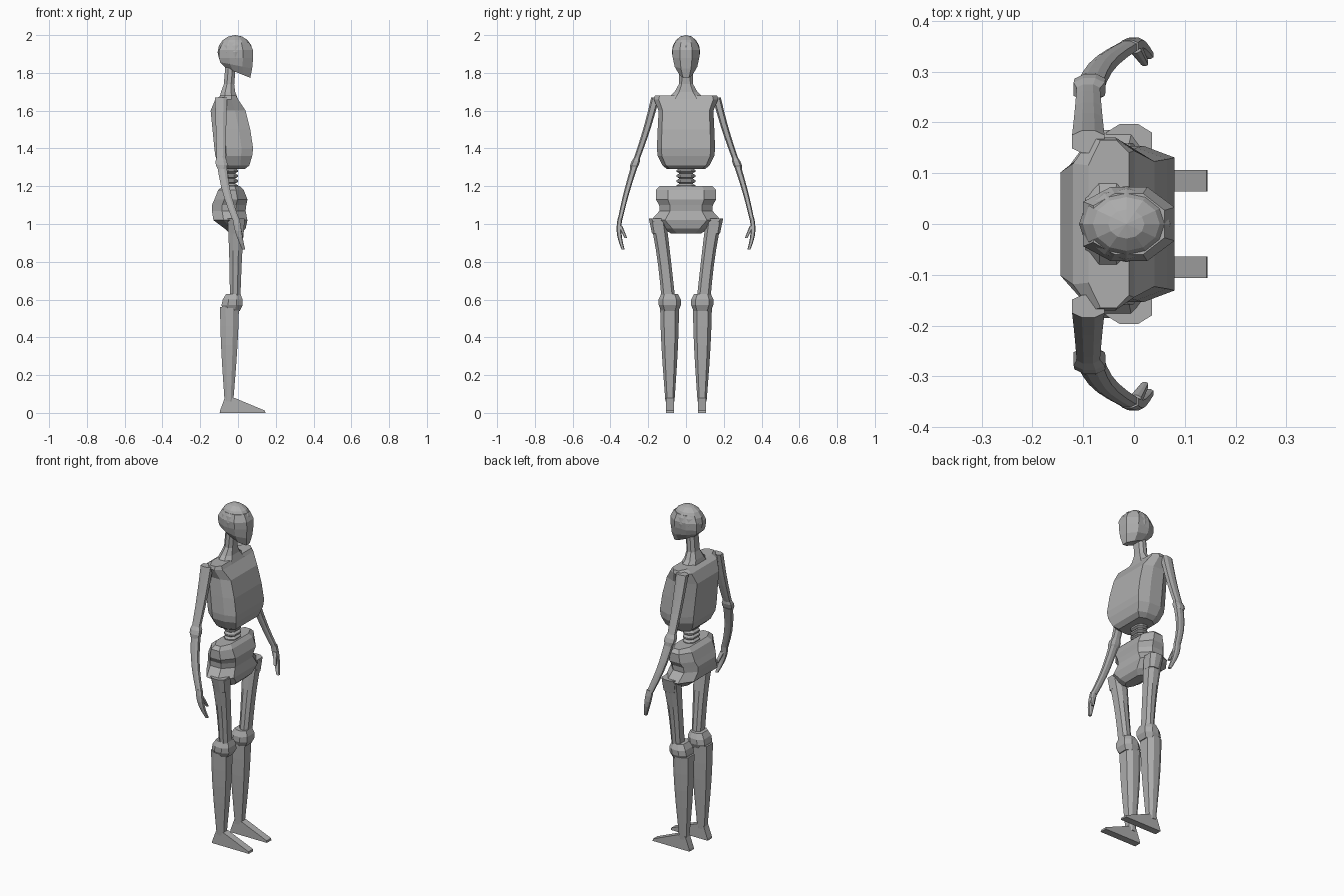
import bpy, bmesh
from math import sin, pi
from mathutils import Matrix, Vector

cube = bpy.data.objects.get("Cube")
if cube:
    bpy.data.objects.remove(cube, do_unlink=True)

GREY = (.42, .42, .42, 1)
material = bpy.data.materials.new("plain grey")
material.use_nodes = True
material.diffuse_color = GREY
material.node_tree.nodes["Principled BSDF"].inputs["Base Color"].default_value = GREY


def finish(name, bm):
    """Turn a bmesh into a flat-shaded object."""
    bmesh.ops.recalc_face_normals(bm, faces=bm.faces)
    mesh = bpy.data.meshes.new(name)
    bm.to_mesh(mesh)
    bm.free()
    mesh.materials.append(material)
    bpy.context.collection.objects.link(bpy.data.objects.new(name, mesh))


def loft(name, rings):
    """Skin equal-length point rings and cap both ends."""
    bm = bmesh.new()
    loops = [[bm.verts.new(point) for point in ring] for ring in rings]
    for lower, upper in zip(loops, loops[1:]):
        for i in range(len(lower)):
            bm.faces.new((lower[i - 1], lower[i], upper[i], upper[i - 1]))
    bm.faces.new(loops[0])
    bm.faces.new(loops[-1])
    finish(name, bm)


def octagon(centre, depth, width, front_edge=.6, back_edge=.6, slope=0):
    """Flat eight-sided ring; depth and width are half sizes."""
    half = [(1, front_edge), (.4, 1), (-.4, 1), (-1, back_edge)]
    outline = half + [(u, -v) for u, v in reversed(half)]
    return [centre + Vector((u * depth, v * width, slope * u * depth)) for u, v in outline]


def body(name, rows, **shape):
    """Central part; each row gives height, back, front and half width."""
    loft(name, [octagon(Vector(((back + front) / 2, 0, height)),
                        (front - back) / 2, width, **shape)
                for height, back, front, width in rows])


def bone(name, top, bottom, top_size, bottom_size, bow=(0, 0, 0), swell=0, steps=5):
    """Mirrored pair of tapered limbs that may bow sideways and swell midway."""
    for sign, side in ((1, "left"), (-1, "right")):
        rings = []
        for step in range(steps + 1):
            t = step / steps
            bulge = sin(pi * t)
            centre = Vector(top).lerp(Vector(bottom), t) + Vector(bow) * bulge
            centre.y *= sign
            size = Vector(top_size).lerp(Vector(bottom_size), t) * (1 + swell * bulge)
            rings.append(octagon(centre, size.x, size.y))
        loft(f"{side}_{name}", rings)


# Rounded cranium
skull = bmesh.new()
bmesh.ops.create_uvsphere(
    skull, u_segments=12, v_segments=8, radius=1,
    matrix=Matrix.Translation((-.015, 0, 1.91)) @ Matrix.Diagonal((.093, .075, .09, 1)))
finish("cranium", skull)

# Face and jaw, with the jaw line sloping down to the chin
loft("jaw", [octagon(Vector((x, 0, height)), depth, width, front_edge=.45, slope=slope)
             for x, height, depth, width, slope in (
                 (0, 1.8, .065, .035, -.4), (-.01, 1.84, .085, .06, -.2),
                 (-.01, 1.88, .09, .07, 0), (-.01, 1.92, .09, .073, 0),
                 (-.01, 1.96, .07, .06, 0))])

# Neck flaring into the shoulders
body("neck", [(1.66, -.1, 0, .1), (1.7, -.09, -.015, .06),
              (1.74, -.075, -.02, .038), (1.86, -.065, -.01, .034)])

# Rib cage with a broad shoulder yoke
body("rib_cage", [
    (1.29, -.08, .035, .1), (1.31, -.1, .06, .125), (1.36, -.12, .075, .15),
    (1.4, -.125, .08, .154), (1.5, -.135, .065, .15), (1.6, -.145, .04, .145),
    (1.66, -.12, 0, .17), (1.68, -.09, -.01, .165)],
    front_edge=.85, back_edge=.7)

# Spine of stacked discs: every third ring is pinched
pinches = [.015 if i % 3 == 0 else 0 for i in range(16)]
body("spine", [(1.16 + i * .009, pinch - .07, -pinch, .05 - pinch)
               for i, pinch in enumerate(pinches)])

# Pelvis with wide hips, a waist groove and an upper crest
body("pelvis", [
    (.95, -.045, .015, .08), (.975, -.07, .04, .12), (1.02, -.13, .05, .185),
    (1.07, -.138, .04, .14), (1.1, -.138, .044, .142), (1.13, -.125, .05, .16),
    (1.18, -.105, .03, .16), (1.2, -.08, .01, .14)])
bone("hip", (-.01, .155, 1.03), (-.005, .15, .95), (.045, .042), (.035, .03), steps=2)

# Legs
bone("thigh", (-.01, .147, 1.02), (-.015, .095, .62), (.045, .042), (.028, .036),
     bow=(0, -.004, 0), swell=-.08)
bone("knee", (-.025, .087, .63), (-.035, .085, .54), (.038, .045), (.045, .045),
     swell=.35, steps=3)
bone("shin", (-.045, .087, .56), (-.048, .085, .06), (.05, .05), (.023, .024), swell=.12)

# Wedge feet
for sign, side in ((1, "left"), (-1, "right")):
    loft(side + "_foot", [
        [(x, sign * .085 + y, height)
         for x, y in ((toe, .021), (toe, -.021), (heel, -.021), (heel, .021))]
        for height, heel, toe in ((0, -.097, .145), (.012, -.095, .143), (.08, -.07, -.02))])

# Arms curving forward to the hands
bone("upper_arm", (-.09, .162, 1.67), (-.09, .27, 1.32), (.032, .022), (.022, .016),
     bow=(0, -.006, 0))
bone("elbow", (-.09, .258, 1.355), (-.085, .28, 1.29), (.022, .015), (.022, .017),
     swell=.45, steps=3)
bone("forearm", (-.085, .272, 1.31), (-.01, .35, 1.02), (.025, .018), (.018, .012),
     bow=(-.012, .004, 0))
bone("hand", (-.01, .35, 1.03), (.03, .333, .865), (.018, .012), (.008, .008),
     bow=(-.005, .012, 0), swell=.25)
bone("thumb", (.002, .348, .99), (.021, .318, .925), (.012, .011), (.007, .007), steps=2)
